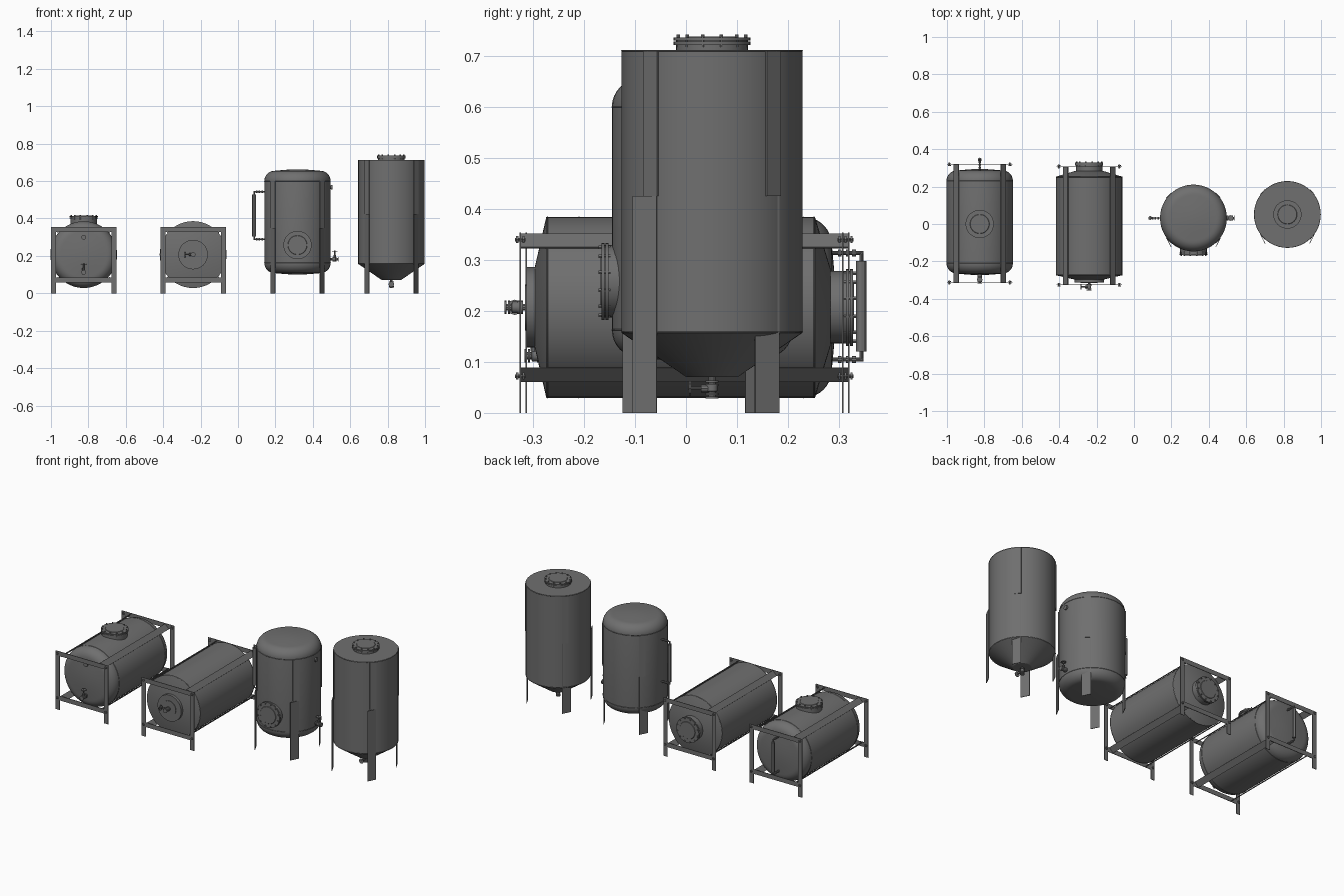
import bpy, bmesh
from math import sin, cos, pi, radians
from mathutils import Matrix, Vector

cube = bpy.data.objects.get("Cube")
if cube:
    bpy.data.objects.remove(cube)

steel = bpy.data.materials.new("grey_steel")
steel.use_nodes = True
GREY = (0.16, 0.16, 0.16, 1)
steel.diffuse_color = GREY
steel.node_tree.nodes["Principled BSDF"].inputs["Base Color"].default_value = GREY

R = 0.1775            # shell radius shared by all tanks
X, Y, Z = Vector((1, 0, 0)), Vector((0, 1, 0)), Vector((0, 0, 1))
made = []


def finish(name, bm):
    bmesh.ops.recalc_face_normals(bm, faces=bm.faces)
    mesh = bpy.data.meshes.new(name)
    bm.to_mesh(mesh)
    bm.free()
    mesh.materials.append(steel)
    ob = bpy.data.objects.new(name, mesh)
    bpy.context.collection.objects.link(ob)
    made.append(ob)
    return ob


def aim(pos, out, side):
    """Frame whose z points along out and x along side."""
    m = Matrix((side, out.cross(side), out)).transposed().to_4x4()
    m.translation = Vector(pos)
    return m


def lathe(name, profile, m, seg=16):
    bm = bmesh.new()
    vs = [bm.verts.new((r, 0, h)) for r, h in profile]
    es = [bm.edges.new(p) for p in zip(vs, vs[1:])]
    bmesh.ops.spin(bm, geom=vs + es, cent=(0, 0, 0), axis=Z, angle=2 * pi, steps=seg)
    bmesh.ops.remove_doubles(bm, verts=bm.verts, dist=0.00005)
    bm.transform(m)
    return finish(name, bm)


def disc(name, m, r, h0, h1, seg=16):
    return lathe(name, [(0, h0), (r, h0), (r, h1), (0, h1)], m, seg)


def rod(name, a, b, r, m=Matrix(), seg=10):
    a, b = Vector(a), Vector(b)
    rot = (b - a).to_track_quat('Z', 'Y').to_matrix().to_4x4()
    return disc(name, m @ Matrix.Translation(a) @ rot, r, 0, (b - a).length, seg)


def plate(name, centre, size, turn=0, axis='Z'):
    bm = bmesh.new()
    bmesh.ops.create_cube(bm, size=1)
    bm.transform(Matrix.Translation(centre) @ Matrix.Rotation(turn, 4, axis)
                 @ Matrix.Diagonal((*size, 1)))
    return finish(name, bm)


def dished_shell(name, m, length):
    """Cylinder with rounded ends, plus a raised seam at each shoulder."""
    k = 0.055
    end = [(0, 0), (0.04, 0.001), (0.08, 0.004)]
    end += [(R - k + k * sin(a * pi / 16), 0.063 - k * cos(a * pi / 16)) for a in range(9)]
    lathe(name, end + [(r, length - h) for r, h in reversed(end)], m, 48)
    for h in (0.063, length - 0.063):
        seam(name + "_seam", m, h)


def seam(name, m, h):
    lathe(name, [(R - 0.001, h - 0.002), (R + 0.0012, h), (R - 0.001, h + 0.002)], m, 48)


def manhole(name, m, depth, height):
    """Neck sunk into the shell, two flanges, raised lid and a ring of bolts."""
    disc(name + "_neck", m, 0.071, -depth, height, 32)
    disc(name + "_flange", m, 0.0755, height - 0.014, height - 0.008, 32)
    lathe(name + "_lid", [(0, height - 0.006), (0.0755, height - 0.006), (0.0755, height),
                          (0.052, height), (0.05, height + 0.002), (0, height + 0.002)], m, 32)
    for i in range(12):
        t = 2 * pi * (i + 0.5) / 12
        x, y = 0.069 * cos(t), 0.069 * sin(t)
        rod(name + "_bolt", (x, y, height - 0.018), (x, y, height + 0.006), 0.004, m, 6)


def valve(name, m, length=0.042):
    """Flanged valve along z with a hand wheel on the x side."""
    rod(name + "_pipe", (0, 0, -0.02), (0, 0, length), 0.007, m)
    for h in (0.006, 0.013, length - 0.011, length - 0.004):
        disc(name + "_flange", m, 0.013, h, h + 0.004)
    mid = length / 2 + 0.001
    lathe(name + "_body", [(0, mid - 0.009), (0.011, mid - 0.005), (0.011, mid + 0.005),
                           (0, mid + 0.009)], m)
    rod(name + "_stem", (0, 0, mid), (0.046, 0, mid), 0.0035, m)
    rod(name + "_bonnet", (0.008, 0, mid), (0.022, 0, mid), 0.008, m)
    rod(name + "_wheel", (0.041, 0, mid), (0.045, 0, mid), 0.015, m)


def nozzle(name, m):
    rod(name + "_neck", (0, 0, -0.03), (0, 0, 0.008), 0.009, m)
    disc(name + "_cap", m, 0.013, 0.003, 0.01)


def gauge(name, m, span, tube):
    """Level gauge standing parallel to x, held on two arms."""
    for s in (-1, 1):
        x = s * span / 2
        rod(name + "_arm", (x, 0, -0.03), (x, 0, 0.058), 0.004, m)
        for h in (0.008, 0.024, 0.036):
            rod(name + "_fitting", (x, 0, h), (x, 0, h + 0.007), 0.007, m)
    rod(name + "_pipe", (-span / 2, 0, 0.054), (span / 2, 0, 0.054), 0.004, m)
    rod(name + "_tube", (-tube / 2, 0, 0.054), (tube / 2, 0, 0.054), 0.0105, m, 12)


def frame(name, x, y_front, y_back):
    """Cradle of a lying tank: legs, cross bars, long rails and corner bolts."""
    mid, cz = (y_front + y_back) / 2, 0.206
    for y in (y_front, y_back):
        for s in (-1, 1):
            plate(name + "_leg", (x + s * 0.162, y, 0.1765), (0.027, 0.003, 0.353))
            plate(name + "_cross_bar", (x, y, cz + s * 0.134), (0.35, 0.003, 0.027))
            for t in (-1, 1):
                px, pz = x + s * 0.162, cz + t * 0.134
                rod(name + "_bolt", (px, y - 0.01, pz), (px, y + 0.01, pz), 0.004, seg=6)
                for d in (-0.006, 0.006):
                    rod(name + "_nut", (px, y + d - 0.002, pz), (px, y + d + 0.002, pz),
                        0.008, seg=6)
    for s in (-1, 1):
        for t in (-1, 1):
            plate(name + "_rail", (x + s * 0.126, mid, cz + t * 0.131),
                  (0.037, y_back - y_front, 0.004), s * t * pi / 4, 'Y')


def legs(name, x, y, split, top):
    """Four flat legs with narrower strips running up the shell."""
    for sx in (-1, 1):
        for sy in (-1, 1):
            plate(name + "_leg", (x + sx * 0.131, y + sy * 0.12 - 0.012, split / 2),
                  (0.003, 0.053, split), sx * sy * radians(27))
            plate(name + "_strip", (x + sx * 0.132, y + sy * 0.12, (split + top) / 2),
                  (0.004, 0.037, top - split), sx * sy * radians(43))


# Lying tank with rounded ends
x1, zc = -0.825, 0.207
dished_shell("lying_round_tank", aim((x1, -0.273, zc), Y, X), 0.567)
frame("round_tank_frame", x1, -0.313, 0.319)
manhole("top_manhole", aim((x1, 0, zc), Z, X), 0, 0.206)
gauge("back_gauge", aim((x1, 0.290, 0.209), Y, Z), 0.209, 0.178)
valve("front_drain_valve", aim((x1, -0.275, 0.112), -Y, Z))
nozzle("front_vent", aim((x1, -0.270, 0.3), -Y, Z))

# Lying tank with shallow conical ends
x2 = -0.24
m2 = aim((x2, 0, zc), Y, X)
lathe("lying_cone_tank", [(0, -0.297), (0.077, -0.297), (R, -0.274), (R, 0.253),
                          (0.077, 0.283), (0, 0.283)], m2, 48)
for h in (-0.272, 0.251):
    seam("cone_tank_seam", m2, h)
frame("cone_tank_frame", x2, -0.325, 0.307)
disc("front_end_plate", m2, 0.079, -0.313, -0.290, 32)
disc("front_end_boss", m2, 0.045, -0.316, -0.3, 24)
manhole("back_manhole", aim((x2, 0.28, zc), Y, X), 0.02, 0.048)
valve("front_outlet_valve", aim((x2, -0.314, zc), -Y, -X))

# Standing tank with rounded ends
x3, y3 = 0.318, 0.032
dished_shell("standing_round_tank", aim((x3, y3, 0.1), Z, X), 0.563)
legs("round_tank", x3, y3, 0.35, 0.6)
manhole("front_manhole", aim((x3, y3, 0.258), -Y, X), 0, 0.198)
gauge("side_gauge", aim((x3 - R, y3, 0.416), -X, Z), 0.254, 0.225)
valve("side_outlet_valve", aim((x3 + R, y3, 0.182), X, Z))
nozzle("side_vent", aim((x3 + R, y3, 0.567), X, Z))

# Standing tank with flat top and conical base
x4, y4 = 0.82, 0.051
m4 = aim((x4, y4, 0), Z, X)
lathe("standing_cone_tank", [(0, 0.07), (0.05, 0.07), (R, 0.157), (R, 0.712), (0, 0.712)], m4, 48)
for h in (0.159, 0.71):
    seam("standing_cone_tank_seam", m4, h)
legs("cone_tank", x4, y4, 0.425, 0.71)
manhole("lid_manhole", aim((x4, y4, 0.712), Z, X), 0.01, 0.024)
valve("bottom_valve", aim((x4, y4, 0.07), -Z, -Y))

# Smooth round surfaces, keep edges sharp
bpy.ops.object.select_all(action='DESELECT')
for ob in made:
    ob.select_set(True)
bpy.context.view_layer.objects.active = made[0]
bpy.ops.object.shade_smooth_by_angle(angle=radians(30))
